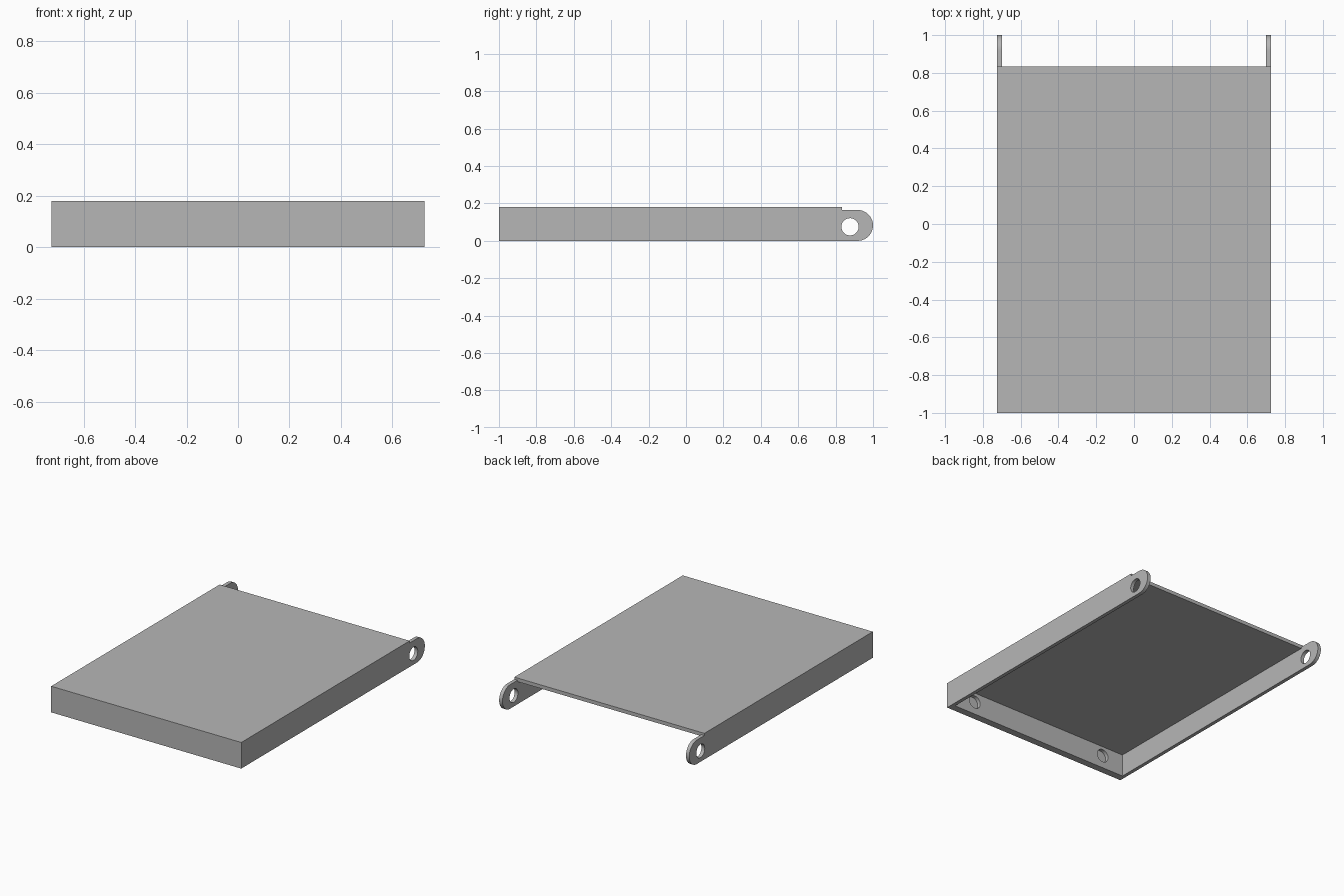
import bpy
import bmesh
import math

cube = bpy.data.objects.get("Cube")
if cube:
    bpy.data.objects.remove(cube, do_unlink=True)

HALF_W, WALL, HEIGHT = 0.725, 0.025, 0.18
INNER = HALF_W - WALL
BACK = 0.835                 # rear edge of the panel
EAR_R, EAR_TOP = 0.0825, 0.165

grey = bpy.data.materials.new("plain grey")
grey.use_nodes = True
colour = (0.47, 0.47, 0.47, 1)
grey.diffuse_color = colour
grey.node_tree.nodes["Principled BSDF"].inputs["Base Color"].default_value = colour


def finish(name, bm):
    bmesh.ops.recalc_face_normals(bm, faces=bm.faces[:])
    mesh = bpy.data.meshes.new(name)
    bm.to_mesh(mesh)
    bm.free()
    mesh.materials.append(grey)
    obj = bpy.data.objects.new(name, mesh)
    bpy.context.collection.objects.link(obj)
    return obj


def extrude_profile(name, points, half_width):
    """Extrude a (y, z) outline symmetrically along x."""
    bm = bmesh.new()
    face = bm.faces.new([bm.verts.new((-half_width, y, z)) for y, z in points])
    moved = bmesh.ops.extrude_face_region(bm, geom=[face])["geom"]
    verts = [v for v in moved if isinstance(v, bmesh.types.BMVert)]
    bmesh.ops.translate(bm, vec=(2 * half_width, 0, 0), verts=verts)
    return finish(name, bm)


def box_outline(y0, y1, z0, z1):
    return [(y0, z0), (y1, z0), (y1, z1), (y0, z1)]


def circle(y, z, radius, count=48):
    return [(y + radius * math.cos(a), z + radius * math.sin(a))
            for a in (math.tau * i / count for i in range(count))]


def cut(target, cutter):
    mod = target.modifiers.new("cut", 'BOOLEAN')
    mod.operation = 'DIFFERENCE'
    mod.solver = 'EXACT'
    mod.object = cutter
    bpy.context.view_layer.objects.active = target
    bpy.ops.object.modifier_apply(modifier=mod.name)
    bpy.data.objects.remove(cutter, do_unlink=True)


# Tray: side outline with rounded ear, spanning the full width
ear = [(1 - EAR_R + EAR_R * math.cos(a), EAR_R + EAR_R * math.sin(a))
       for a in (math.pi * (i / 24 - 0.5) for i in range(25))]
outline = [(-1, 0)] + ear + [(BACK, EAR_TOP), (BACK, HEIGHT), (-1, HEIGHT)]
tray = extrude_profile("hinged_tray", outline, HALF_W)

# Hollow underside, then the gap between the ears
cut(tray, extrude_profile("cavity", box_outline(-0.95, 1.1, -0.1, HEIGHT - WALL), INNER))
cut(tray, extrude_profile("ear_gap", box_outline(BACK, 1.2, -0.2, 0.3), INNER))

# Pivot holes through both ears
cut(tray, extrude_profile("pivot_hole", circle(0.877, 0.075, 0.046), 1))

# Blind round recesses on the inside of the front wall
for side in (-1, 1):
    recess = extrude_profile("recess", circle(0, 0, 0.045), 0.025)
    recess.rotation_euler = (0, 0, math.pi / 2)
    recess.location = (side * 0.535, -0.95, 0.09)
    bpy.context.view_layer.update()
    cut(tray, recess)

# Smooth the round ends and holes only
bpy.ops.object.select_all(action='DESELECT')
tray.select_set(True)
bpy.context.view_layer.objects.active = tray
bpy.ops.object.shade_smooth_by_angle(angle=math.radians(30))
